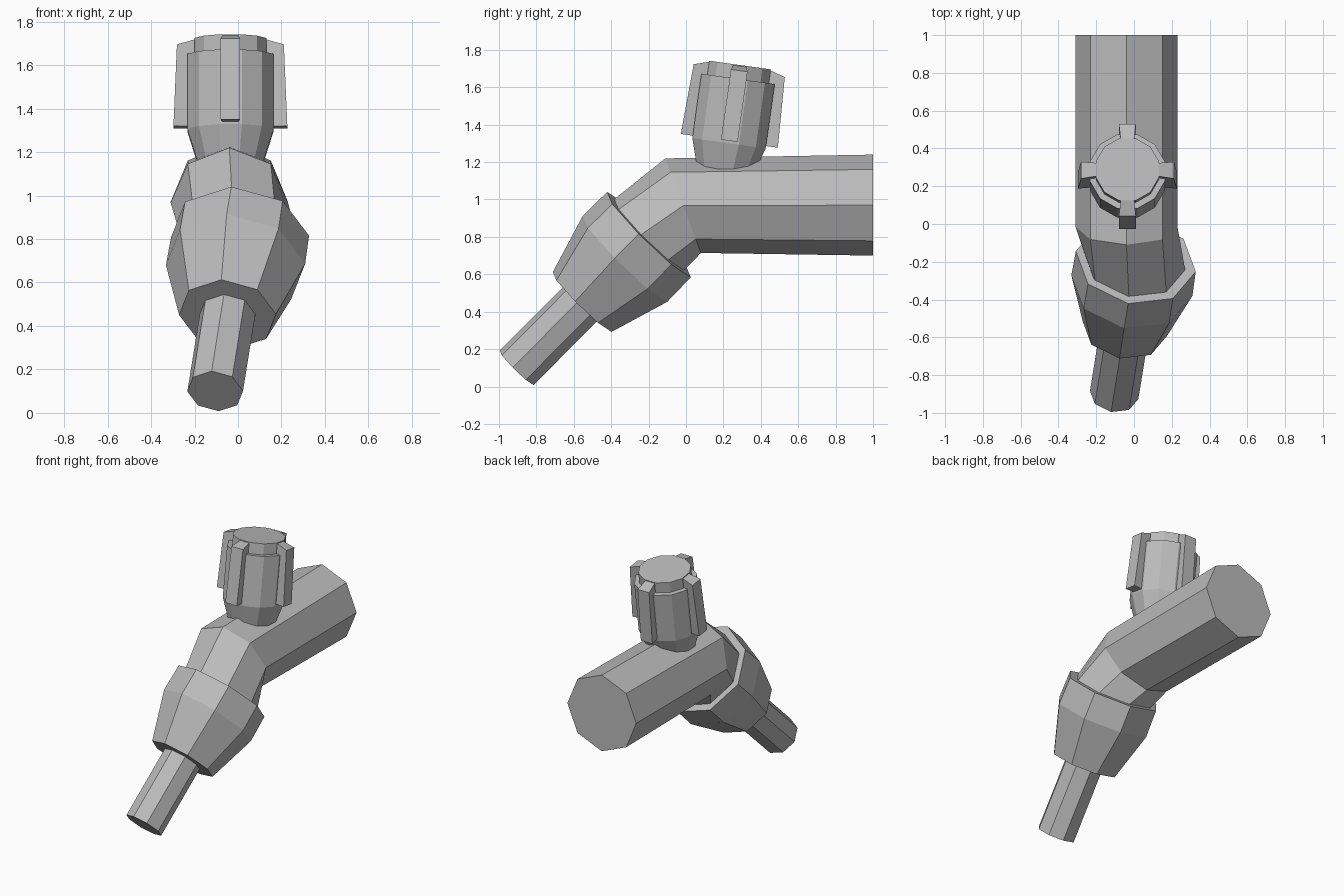
import bpy
import bmesh
import math
from mathutils import Matrix, Vector

cube = bpy.data.objects.get("Cube")
if cube:
    bpy.data.objects.remove(cube, do_unlink=True)

metal = bpy.data.materials.new("grey_metal")
metal.use_nodes = True
grey = (0.5, 0.5, 0.5, 1)
metal.diffuse_color = grey
metal.node_tree.nodes["Principled BSDF"].inputs["Base Color"].default_value = grey


def ring(centre, u, v, radius, sides=8, turn=0.0):
    """Polygon of points around a centre in the plane of u and v."""
    angles = [turn + math.tau * i / sides for i in range(sides)]
    return [centre + radius * (u * math.cos(a) + v * math.sin(a)) for a in angles]


def loft(name, rings, matrix=None):
    """Skin a row of matching rings and cap both ends."""
    bm = bmesh.new()
    rows = [[bm.verts.new(p) for p in r] for r in rings]
    count = len(rows[0])
    for a, b in zip(rows, rows[1:]):
        for i in range(count):
            j = (i + 1) % count
            bm.faces.new((a[i], a[j], b[j], b[i]))
    bm.faces.new(rows[0])
    bm.faces.new(rows[-1])
    bmesh.ops.recalc_face_normals(bm, faces=bm.faces)
    mesh = bpy.data.meshes.new(name)
    bm.to_mesh(mesh)
    bm.free()
    mesh.materials.append(metal)
    obj = bpy.data.objects.new(name, mesh)
    bpy.context.collection.objects.link(obj)
    if matrix:
        obj.matrix_world = matrix
    return obj


X, Y, Z = Vector((1, 0, 0)), Vector((0, 1, 0)), Vector((0, 0, 1))

# Frame of the slanted outlet: axis runs from the spout tip up to the collar
tip = Vector((-0.105, -0.905, 0.10))
axis = Vector((0.115, 0.71, 0.715)).normalized()
up = Vector((-0.12, -0.66, 0.74))
up = (up - axis * up.dot(axis)).normalized()
side = axis.cross(up)


def outlet_ring(distance, radius):
    return ring(tip + axis * distance, side, up, radius)


# Main pipe: straight back section, bend, then down into the collar
bend_up = Vector((0, -0.095, 0.2525)).normalized()
loft("main_pipe", [
    ring(Vector((-0.04, 1, 0.97)), -X, Z, 0.27),
    ring(Vector((-0.04, -0.015, 0.967)), -X, bend_up, 0.27),
    outlet_ring(0.99, 0.27) if side.x < 0 else
    ring(tip + axis * 0.99, -side, up, 0.27),
])

# Flared collar and thin spout
loft("collar", [outlet_ring(0.5, 0.226), outlet_ring(0.827, 0.325), outlet_ring(1.01, 0.322)])
loft("spout", [outlet_ring(0, 0.13), outlet_ring(0.52, 0.13)])

# Tap handle, leaning back a little
lean = Matrix.Translation((-0.035, 0.185, 0.984)) @ Matrix.Rotation(math.radians(-8.05), 4, "X")
profile = [(0.115, 0.08), (0.16, 0.18), (0.205, 0.32), (0.205, 0.667), (0.172, 0.667), (0.172, 0.742)]
loft("handle_body",
     [ring(Z * h, X, Y, r, 12, math.radians(15)) for r, h in profile], lean)


def fin_section(radius, width, bottom, top):
    w = width / 2
    return [Vector((x, -radius, z)) for x, z in ((-w, bottom), (w, bottom), (w, top), (-w, top))]


# Four grip fins, tapering slightly towards the top
for i, place in enumerate(("front", "left", "back", "right")):
    inner = fin_section(0.16, 0.07, 0.333, 0.738)
    outer = fin_section(0.262, 0.09, 0.333, 0.712)
    for corner in outer[2:]:
        corner.y = -0.246
    loft("handle_fin_" + place, [inner, outer],
         lean @ Matrix.Rotation(math.tau * i / 4, 4, "Z"))
